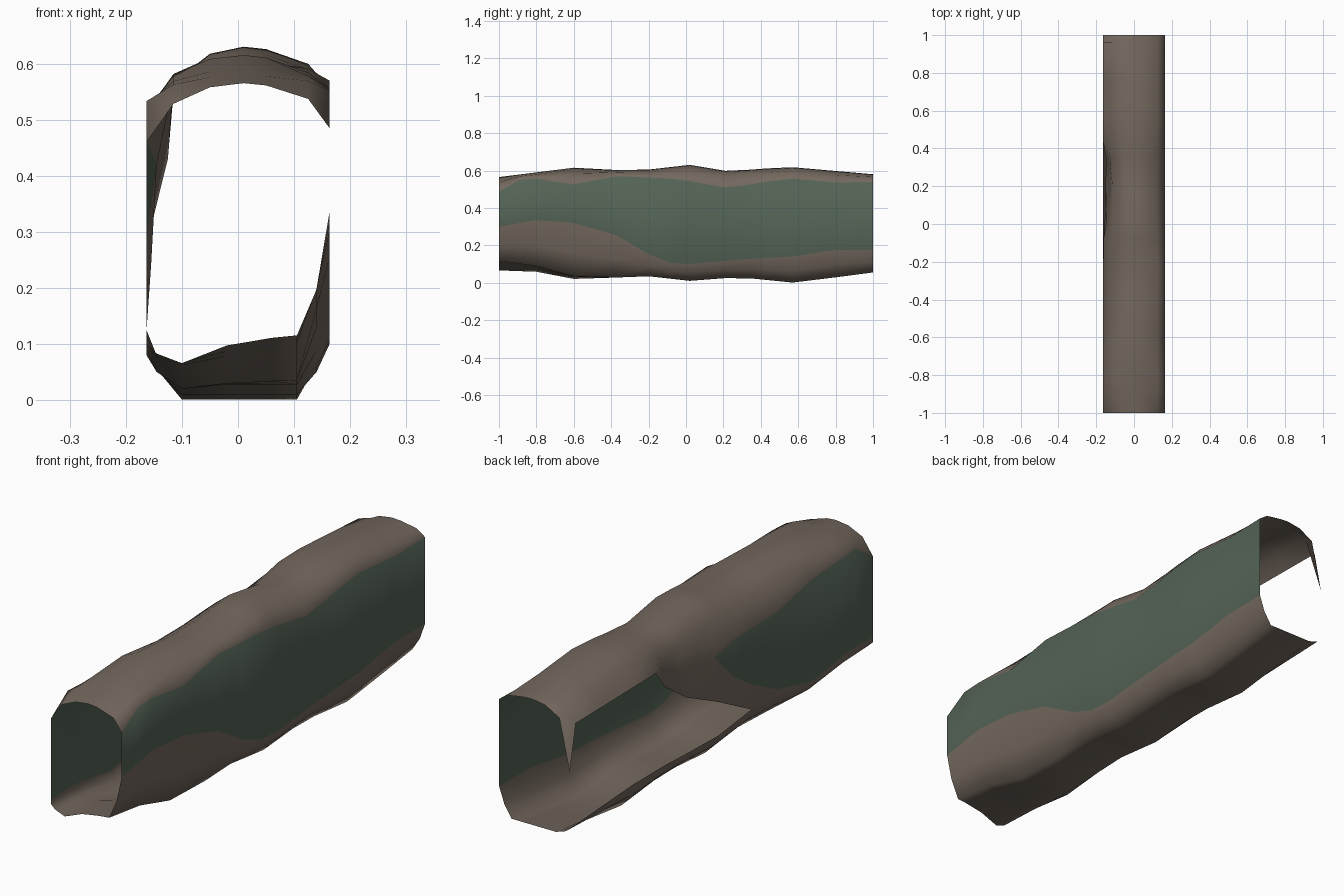
import bpy, bmesh

if "Cube" in bpy.data.objects:
    bpy.data.objects.remove(bpy.data.objects["Cube"])

W = 0.163   # half width: walls are cut flat at this x


def material(name, rgb):
    m = bpy.data.materials.new(name)
    m.diffuse_color = (*rgb, 1)
    m.use_nodes = True
    m.node_tree.nodes["Principled BSDF"].inputs["Base Color"].default_value = m.diffuse_color
    return m


def curve(*pts):
    """Piecewise-linear profile along the tunnel length."""
    def f(y):
        if y <= pts[0][0]:
            return pts[0][1]
        for (a, u), (b, v) in zip(pts, pts[1:]):
            if y <= b:
                return u + (v - u) * (y - a) / (b - a)
        return pts[-1][1]
    return f


# roof ridge and floor heights
roof = curve((-1, .565), (-.6, .615), (-.27, .597), (.02, .63), (.23, .595), (.54, .62), (1, .58))
floor = curve((-1, .066), (-.78, .058), (-.55, .01), (-.25, .04), (.02, .01), (.28, .03), (.58, 0), (1, .055))
floor_rise = curve((-1, .045), (-.7, .02), (-.4, 0))

# right flat panel, upper and lower edge
right_hi = curve((-1, .485), (-.9, .55), (-.82, .56), (-.63, .52), (-.38, .57), (-.05, .555),
                 (.23, .505), (.43, .54), (.6, .56), (.8, .535), (1, .54))
right_lo = curve((-1, .30), (-.8, .335), (-.6, .32), (-.38, .26), (-.22, .16), (-.05, .095),
                 (.1, .105), (.3, .125), (.57, .14), (.8, .175), (1, .175))

# left flat panel (front half) and side opening (back half)
left_hi = curve((-1, .46), (-.89, .533), (-.56, .514), (-.36, .465), (-.09, .463), (.02, .42),
                (.21, .43), (.35, .48), (.43, .516), (.96, .51), (1, .32))
left_lo = curve((-1, .12), (-.85, .126), (-.6, .09), (-.32, .155), (-.09, .297), (.02, .42))
open_hi = curve((-1, .10), (-.6, .08), (-.35, .12), (-.2, .125), (.04, .25), (.21, .328),
                (.35, .425), (.43, .516))
open_lo = curve((-1, .10), (-.6, .08), (-.35, .12), (-.2, .125), (.04, .097), (.37, .11),
                (.6, .11), (1, .085))
dent_x = curve((-.09, -W), (.02, -.145), (.21, -.125), (.35, -.13), (.43, -W))
rim_x = curve((-.2, -W), (.1, -.152), (.35, -.148), (.43, -W))


def ring(y):
    """Cross-section, from the right panel's top edge over the roof and back along the floor."""
    t, b, rh, rl = roof(y), floor(y), right_hi(y), right_lo(y)
    a = left_hi(y)
    lo = left_lo(y) if y < .02 else a
    c = open_hi(y) if y < .43 else a
    d = open_lo(y)
    e = max(a, .45)
    r = floor_rise(y)
    mix = lambda p, q, k: p + (q - p) * k
    return [
        (W, rh), (.125, mix(rh, t, .65)), (.05, mix(rh, t, .95)), (.01, t),
        (-.05, mix(e, t, .93)), (-.115, mix(e, t, .65)),
        (dent_x(y), a), (dent_x(y), lo), (rim_x(y), c), (-W, d),
        (-.145, mix(d, b, .5)), (-.1, b), (-.02, b + r * .7), (.06, b + r),
        (.105, b + r * 1.1), (.14, mix(b + r, rl, .45)), (W, rl),
    ]


GREEN_BANDS = (6, 16)   # left panel, right panel
OPEN_BAND = 8           # side opening

stations = [-1, -.89, -.8, -.6, -.37, -.2, -.08, .02, .21, .35, .43, .57, .8, .96, 1]

# tunnel shell lofted through the stations
bm = bmesh.new()
rings = [[bm.verts.new((x, y, z)) for x, z in ring(y)] for y in stations]
n = len(rings[0])
for r0, r1 in zip(rings, rings[1:]):
    for i in range(n):
        if i == OPEN_BAND:
            continue
        j = (i + 1) % n
        f = bm.faces.new((r0[i], r0[j], r1[j], r1[i]))
        f.material_index = 1 if i in GREEN_BANDS else 0
        f.smooth = True
bmesh.ops.remove_doubles(bm, verts=bm.verts[:], dist=1e-4)
bmesh.ops.dissolve_degenerate(bm, edges=bm.edges[:], dist=1e-4)
loose = [v for v in bm.verts if not v.link_faces]
bmesh.ops.delete(bm, geom=loose, context='VERTS')
bmesh.ops.recalc_face_normals(bm, faces=bm.faces[:])

mesh = bpy.data.meshes.new("tunnel_shell")
bm.to_mesh(mesh)
bm.free()
mesh.materials.append(material("brown rock", (.175, .14, .113)))
mesh.materials.append(material("dark green", (.088, .125, .092)))
shell = bpy.data.objects.new("tunnel_shell", mesh)
bpy.context.collection.objects.link(shell)
